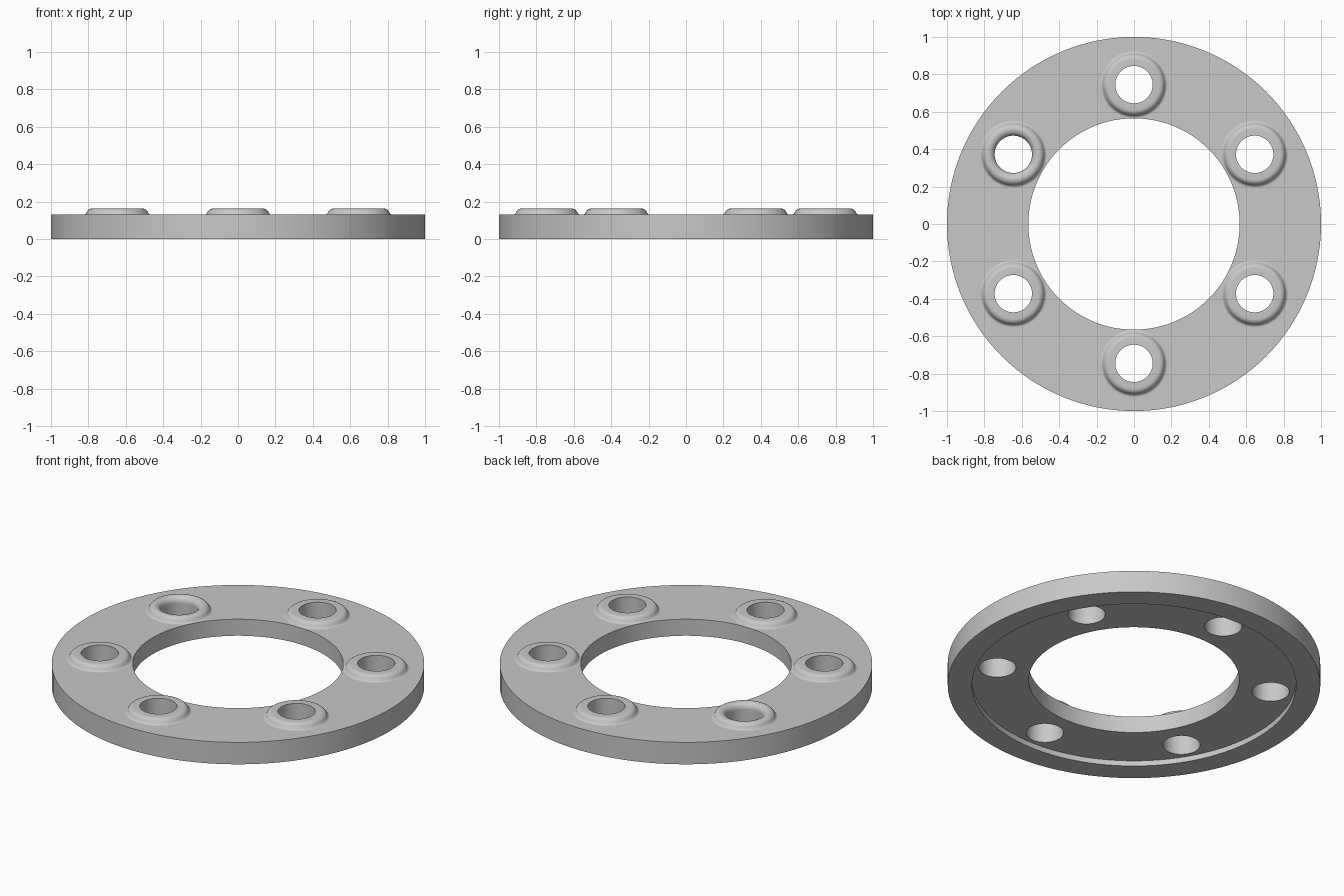
import bpy, bmesh, math

cube = bpy.data.objects.get("Cube")
if cube:
    bpy.data.objects.remove(cube, do_unlink=True)

grey = bpy.data.materials.new("plain grey")
grey.use_nodes = True
colour = (0.58, 0.58, 0.58, 1)
grey.diffuse_color = colour
grey.node_tree.nodes["Principled BSDF"].inputs["Base Color"].default_value = colour

BOLT_CIRCLE, HOLE_R = 0.745, 0.10
PLATE_TOP, BOSS_TOP, RECESS = 0.13, 0.163, 0.032


def lathe(name, profile, segments, closed, location=(0, 0, 0)):
    """Revolve (radius, z) points around z; points run up the outside, then inwards."""
    bm = bmesh.new()
    rings = []
    for r, z in profile:
        angles = [2 * math.pi * j / segments for j in range(segments)]
        rings.append([bm.verts.new((r * math.cos(a), r * math.sin(a), z)) for a in angles])
    pairs = list(zip(rings, rings[1:]))
    if closed:
        pairs.append((rings[-1], rings[0]))
    for a, b in pairs:
        for j in range(segments):
            k = (j + 1) % segments
            bm.faces.new((a[j], a[k], b[k], b[j]))
    mesh = bpy.data.meshes.new(name)
    bm.to_mesh(mesh)
    bm.free()
    mesh.materials.append(grey)
    obj = bpy.data.objects.new(name, mesh)
    obj.location = location
    bpy.context.collection.objects.link(obj)
    return obj


def activate(obj):
    bpy.ops.object.select_all(action='DESELECT')
    obj.select_set(True)
    bpy.context.view_layer.objects.active = obj


def smooth(obj, degrees):
    activate(obj)
    bpy.ops.object.shade_smooth_by_angle(angle=math.radians(degrees))


def arc(cr, cz, radius, start, end, steps=6):
    """Points of an arc in the (radius, z) plane."""
    turns = [math.radians(start + (end - start) * i / steps) for i in range(steps + 1)]
    return [(cr + radius * math.cos(t), cz + radius * math.sin(t)) for t in turns]


centres = []
for i in range(6):
    a = math.radians(30 + 60 * i)
    centres.append((BOLT_CIRCLE * math.cos(a), BOLT_CIRCLE * math.sin(a)))

# Flat ring with a shallow recess underneath
plate = lathe("ring_plate", [(0.87, 0), (1, 0), (1, PLATE_TOP), (0.565, PLATE_TOP),
                             (0.565, RECESS), (0.87, RECESS)], 128, True)

# Bolt holes cut through the plate
bm = bmesh.new()
for x, y in centres:
    made = bmesh.ops.create_cone(bm, cap_ends=True, segments=48, radius1=HOLE_R,
                                 radius2=HOLE_R, depth=0.6)
    bmesh.ops.translate(bm, verts=made["verts"], vec=(x, y, 0))
cut_mesh = bpy.data.meshes.new("hole_cutter")
bm.to_mesh(cut_mesh)
bm.free()
cut_mesh.materials.append(grey)
cutter = bpy.data.objects.new("hole_cutter", cut_mesh)
cutter.hide_render = True
bpy.context.collection.objects.link(cutter)
activate(plate)
mod = plate.modifiers.new("bolt_holes", 'BOOLEAN')
mod.operation, mod.solver, mod.object = 'DIFFERENCE', 'EXACT', cutter
bpy.ops.object.modifier_apply(modifier=mod.name)
bpy.data.objects.remove(cutter, do_unlink=True)
smooth(plate, 30)

# Raised bosses: flared foot, rounded shoulder, flat top
foot = arc(0.18, PLATE_TOP + 0.015, 0.015, 270, 210, 4)
shoulder = arc(0.135, BOSS_TOP - 0.03, 0.03, 25, 90)
sharp_bore = [(HOLE_R, BOSS_TOP), (HOLE_R, PLATE_TOP)]
round_bore = arc(HOLE_R + 0.033, PLATE_TOP, 0.033, 90, 180)

for i, (x, y) in enumerate(centres):
    rounded = i == 2  # the back right boss has a rounded lip
    profile = foot + shoulder + (round_bore if rounded else sharp_bore)
    boss = lathe(f"bolt_boss_{i + 1}", profile, 48, False, (x, y, 0))
    smooth(boss, 50)
